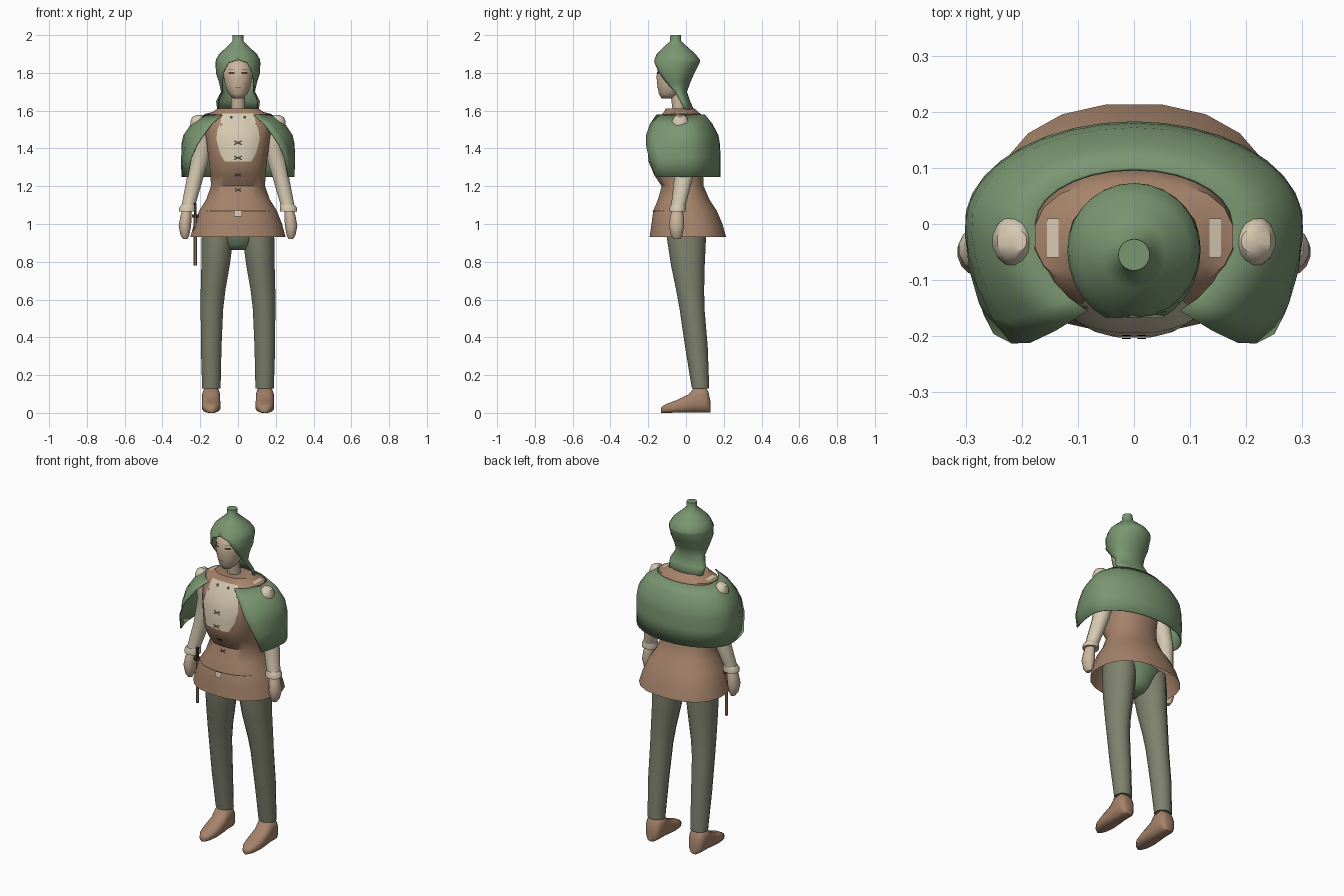
import bpy, bmesh, math
from mathutils import Vector
from mathutils.bvhtree import BVHTree


def material(name, r, g, b):
    m = bpy.data.materials.new(name)
    m.diffuse_color = [((c / 255 + 0.055) / 1.055) ** 2.4 for c in (r, g, b)] + [1]
    return m


GREEN = material("cloth_green", 122, 150, 113)
BROWN = material("leather_brown", 165, 131, 106)
SAGE = material("trouser_sage", 127, 130, 110)
LINEN = material("linen", 214, 201, 177)
SKIN = material("skin", 205, 183, 158)
DARK = material("dark_lace", 75, 62, 52)


def make(name, bm, mat, angle=40):
    bmesh.ops.remove_doubles(bm, verts=bm.verts, dist=0.0005)
    bmesh.ops.recalc_face_normals(bm, faces=bm.faces)
    me = bpy.data.meshes.new(name)
    bm.to_mesh(me)
    bm.free()
    me.materials.append(mat)
    me.shade_smooth()
    me.set_sharp_from_angle(angle=math.radians(angle))
    ob = bpy.data.objects.new(name, me)
    bpy.context.collection.objects.link(ob)
    return ob


def loft(name, rings, mat, closed=True, caps=(True, True), angle=40):
    bm = bmesh.new()
    rows = [[bm.verts.new(p) for p in ring] for ring in rings]
    n = len(rows[0])
    for a, b in zip(rows, rows[1:]):
        for i in range(n if closed else n - 1):
            j = (i + 1) % n
            bm.faces.new((a[i], a[j], b[j], b[i]))
    for cap, row in zip(caps, (rows[0], rows[-1])):
        if cap:
            bm.faces.new(row)
    return make(name, bm, mat, angle)


def ring(z, cx, cy, rx, ry, n=14, p=2.0):
    """Horizontal superellipse."""
    out = []
    for i in range(n):
        t = 2 * math.pi * (i + 0.5) / n
        c, s = math.cos(t), math.sin(t)
        out.append((cx + rx * math.copysign(abs(c) ** (2 / p), c),
                    cy + ry * math.copysign(abs(s) ** (2 / p), s), z))
    return out


def arc(z, cy, rx, back, front, ex, n=24):
    """Horizontal arc round the back, open in front between -ex and ex."""
    t0 = math.acos(ex / rx)
    out = []
    for i in range(n + 1):
        t = -t0 + (math.pi + 2 * t0) * i / n
        s = math.sin(t)
        out.append((rx * math.cos(t), cy + (back if s > 0 else front) * s, z))
    return out


def bvh(ob):
    return BVHTree.FromPolygons([v.co for v in ob.data.vertices],
                                [p.vertices for p in ob.data.polygons])


def patch(name, rows, tree, mat, lift=0.004, down=False):
    """Thin surface made of rows of points projected onto a body."""
    bm = bmesh.new()
    d = Vector((0, 0, -1)) if down else Vector((0, 1, 0))
    grid = []
    for row in rows:
        line = []
        for u, v in row:
            o = Vector((u, v, 3)) if down else Vector((u, -3, v))
            line.append(bm.verts.new(tree.ray_cast(o, d)[0] - d * lift))
        grid.append(line)
    for a, b in zip(grid, grid[1:]):
        for i in range(len(a) - 1):
            bm.faces.new((a[i], a[i + 1], b[i + 1], b[i]))
    return make(name, bm, mat)


def bar(name, x, z, w, h, rot, tree, mat, lift=0.007, down=False):
    c, s = math.cos(rot), math.sin(rot)
    rows = [[(x + a * w / 2 * c - b * h / 2 * s, z + a * w / 2 * s + b * h / 2 * c)
             for a in (-1, 0, 1)] for b in (-1, 1)]
    return patch(name, rows, tree, mat, lift, down)


# Tunic: flared skirt, waist, chest and collar (z, front y, back y, half width)
tunic_rows = [(0.93, -0.195, 0.215, 0.255), (1.0, -0.185, 0.195, 0.236), (1.07, -0.175, 0.165, 0.208),
              (1.13, -0.15, 0.125, 0.17), (1.2, -0.13, 0.095, 0.145), (1.26, -0.17, 0.092, 0.147),
              (1.33, -0.2, 0.1, 0.156), (1.45, -0.192, 0.102, 0.17), (1.53, -0.16, 0.1, 0.185),
              (1.583, -0.125, 0.08, 0.178), (1.593, -0.118, 0.065, 0.135), (1.612, -0.108, 0.045, 0.11)]
tunic = loft("tunic", [ring(z, 0, (f + b) / 2, w, (b - f) / 2, 20, 2.3)
                       for z, f, b, w in tunic_rows], BROWN, caps=(False, True))
body = bvh(tunic)

# Belt line, buckle, shirt front and laces
belt_x = [-0.17 + 0.34 * i / 12 for i in range(13)]
patch("belt_line", [[(x, z) for x in belt_x] for z in (1.066, 1.071)], body, DARK, 0.003)
bar("buckle", 0, 1.055, 0.04, 0.032, 0, body, LINEN, 0.012)
shirt = [(1.33, 0.07), (1.38, 0.098), (1.45, 0.115), (1.5, 0.108), (1.55, 0.09), (1.585, 0.085)]
patch("shirt_front", [[(w * (i / 5 - 1), z) for i in range(11)] for z, w in shirt], body, LINEN)
for z, w in ((1.43, 0.045), (1.35, 0.045), (1.26, 0.035), (1.18, 0.035)):
    for r in (-0.45, 0.45):
        bar("lace", 0, z, w, 0.007, r, body, DARK)
for s in (-1, 1):
    bar("eyelet", s * 0.035, 1.565, 0.014, 0.014, 0, body, DARK)
    bar("collar_slit", s * 0.145, -0.025, 0.02, 0.07, 0, body, LINEN, 0.003, True)

# Shoulder cape, open in front
cape = loft("cape", [arc(*r) for r in (
    (1.25, 0, 0.3, 0.182, 0.36, 0.268), (1.35, 0, 0.302, 0.183, 0.35, 0.25),
    (1.42, 0, 0.3, 0.18, 0.31, 0.218), (1.47, 0, 0.29, 0.172, 0.275, 0.185),
    (1.53, 0, 0.25, 0.14, 0.23, 0.14), (1.58, 0, 0.178, 0.1, 0.178, 0.085))],
    GREEN, closed=False, caps=(False, False), angle=50)
# Hood with drawn-up tip and slanting face opening
hood = loft("hood", [arc(*r) for r in (
    (2.0, -0.055, 0.028, 0.028, 0.028, 0), (1.967, -0.055, 0.029, 0.03, 0.03, 0),
    (1.94, -0.055, 0.056, 0.06, 0.06, 0), (1.9, -0.05, 0.1, 0.1, 0.105, 0),
    (1.87, -0.045, 0.117, 0.118, 0.122, 0), (1.855, -0.045, 0.119, 0.118, 0.135, 0.05),
    (1.8, -0.045, 0.117, 0.09, 0.136, 0.08), (1.75, -0.05, 0.101, 0.073, 0.1, 0.084),
    (1.7, -0.04, 0.09, 0.045, 0.06, 0.085), (1.65, -0.02, 0.116, 0.042, 0.03, 0.108),
    (1.6, 0, 0.11, 0.045, 0.01, 0.1))], GREEN, closed=False, caps=(True, False), angle=50)
for ob in (cape, hood):
    m = ob.modifiers.new("thickness", "SOLIDIFY")
    m.thickness = 0.006
    m.offset = -1

# Head, neck and eyes
head = loft("head", [ring(z, 0, cy, rx, ry, 16) for z, cy, rx, ry in (
    (1.665, -0.1, 0.025, 0.03), (1.69, -0.085, 0.052, 0.06), (1.73, -0.075, 0.068, 0.078),
    (1.78, -0.07, 0.078, 0.088), (1.83, -0.06, 0.08, 0.09), (1.87, -0.055, 0.055, 0.065))], SKIN, angle=60)
loft("neck", [ring(z, 0, y, 0.037, 0.036, 12) for z, y in ((1.59, -0.035), (1.72, -0.05))], SKIN)
face = bvh(head)
for s in (-1, 1):
    bar("eye", s * 0.034, 1.8, 0.03, 0.01, 0, face, DARK, 0.003)
    bar("eyebrow", s * 0.036, 1.818, 0.036, 0.005, -s * 0.1, face, BROWN, 0.003)
bar("mouth", 0, 1.722, 0.03, 0.006, 0, face, BROWN, 0.003)

# Seat between the legs
loft("seat", [ring(z, 0, 0, rx, ry) for z, rx, ry in (
    (0.862, 0.06, 0.045), (0.89, 0.09, 0.08), (0.94, 0.12, 0.1), (1.0, 0.18, 0.12))], GREEN)

# Limbs, rows of (z, x, y, half width, half depth)
LEG = ((0.13, 0.141, 0.077, 0.05, 0.046), (0.35, 0.142, 0.055, 0.056, 0.06),
       (0.55, 0.138, 0.032, 0.061, 0.066), (0.65, 0.132, 0.022, 0.067, 0.074),
       (0.78, 0.119, 0.01, 0.077, 0.089), (0.93, 0.108, 0.002, 0.086, 0.104),
       (1.0, 0.108, 0.002, 0.08, 0.1))
ARM = ((1.075, 0.268, -0.045, 0.036, 0.036), (1.25, 0.226, -0.012, 0.045, 0.05),
       (1.4, 0.19, -0.015, 0.055, 0.056), (1.48, 0.2, -0.025, 0.052, 0.055),
       (1.52, 0.208, -0.03, 0.044, 0.05), (1.542, 0.212, -0.03, 0.041, 0.045),
       (1.566, 0.213, -0.03, 0.031, 0.034), (1.578, 0.205, -0.03, 0.014, 0.018))
CUFF = ((1.065, 0.268, -0.045, 0.046, 0.043), (1.085, 0.267, -0.044, 0.046, 0.043),
        (1.1, 0.262, -0.042, 0.04, 0.038))
HAND = ((0.92, 0.279, -0.048, 0.012, 0.018), (0.94, 0.281, -0.05, 0.024, 0.03),
        (0.99, 0.281, -0.05, 0.034, 0.041), (1.04, 0.276, -0.048, 0.03, 0.036),
        (1.08, 0.27, -0.046, 0.024, 0.027))
# Shoe cross-sections along the foot (y, half width, top z)
SHOE = ((0.13, 0.025, 0.06), (0.118, 0.042, 0.115), (0.1, 0.049, 0.142), (0.045, 0.049, 0.138),
        (0.015, 0.049, 0.1), (-0.05, 0.05, 0.068), (-0.1, 0.04, 0.05), (-0.125, 0.024, 0.036),
        (-0.133, 0.01, 0.025))
for side, s in (("left", -1), ("right", 1)):
    for part, rows, mat in (("leg", LEG, SAGE), ("arm", ARM, LINEN), ("cuff", CUFF, LINEN), ("hand", HAND, SKIN)):
        loft(f"{side}_{part}", [ring(z, s * x, y, rx, ry) for z, x, y, rx, ry in rows], mat)
    loft(f"{side}_shoe", [[(s * 0.142 + x, y, z + top / 2) for x, z, _ in
                           ring(0, 0, 0, w, top / 2, 12, 2.8)] for y, w, top in SHOE], BROWN, angle=60)

# Dagger hanging at the hip
for name, z0, z1, w, mat in (("dagger_sheath", 0.78, 1.04, 0.009, BROWN), ("dagger_guard", 1.035, 1.05, 0.018, DARK),
                             ("dagger_grip", 1.05, 1.11, 0.008, DARK)):
    loft(name, [ring(z, -0.226, -0.06, w, w, 8) for z in (z0, z1)], mat)
